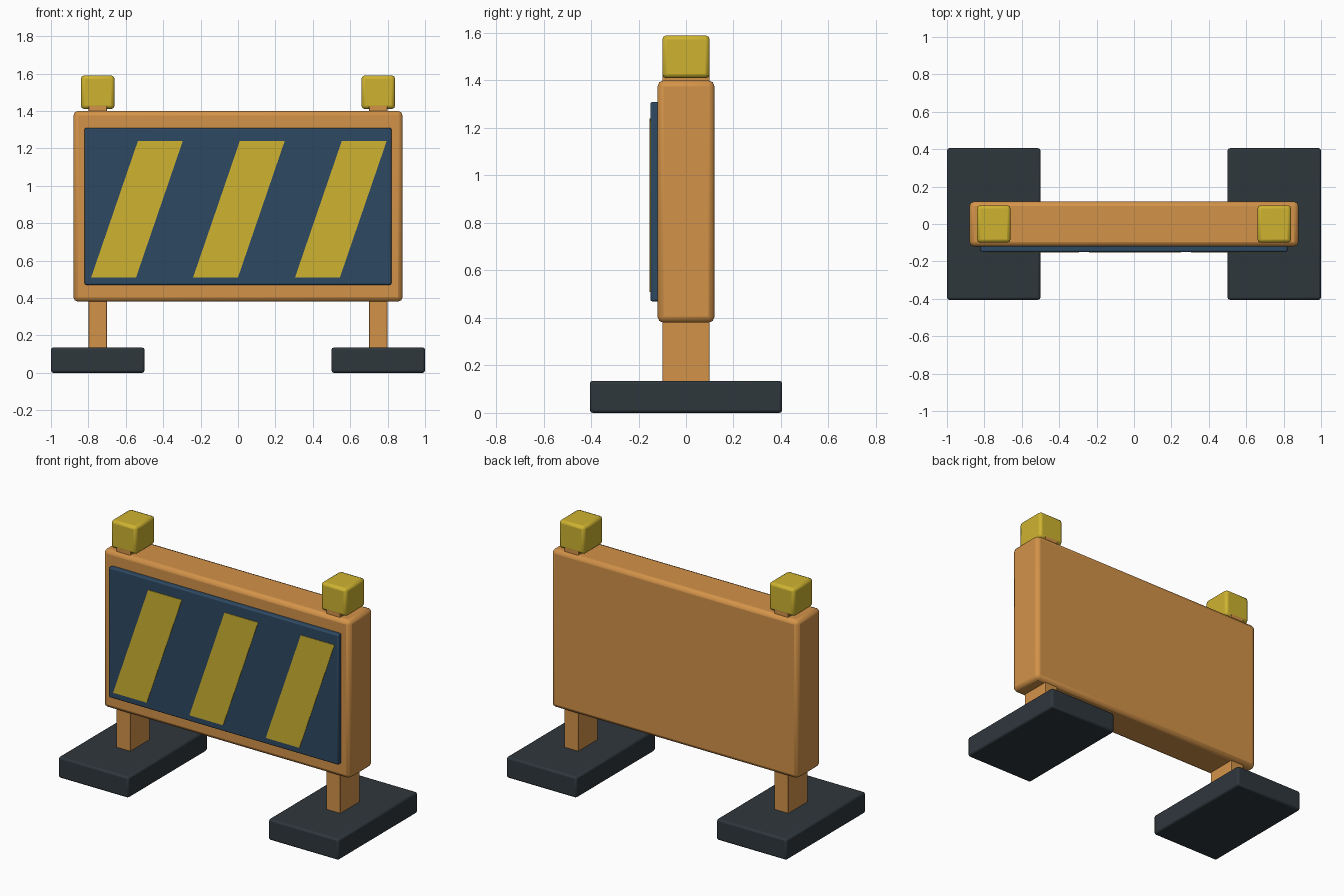
import bpy
import bmesh
from mathutils import Vector

cube = bpy.data.objects.get("Cube")
if cube:
    bpy.data.objects.remove(cube, do_unlink=True)


def material(name, rgb):
    mat = bpy.data.materials.new(name)
    mat.use_nodes = True
    mat.diffuse_color = (*rgb, 1)
    bsdf = next(n for n in mat.node_tree.nodes if n.type == "BSDF_PRINCIPLED")
    bsdf.inputs["Base Color"].default_value = (*rgb, 1)
    return mat


ORANGE = material("orange paint", (0.65, 0.29, 0.066))
YELLOW = material("yellow", (0.62, 0.45, 0.03))
NAVY = material("navy blue", (0.027, 0.066, 0.122))
RUBBER = material("dark rubber", (0.028, 0.038, 0.046))


def add_object(name, bm, mat):
    bmesh.ops.recalc_face_normals(bm, faces=bm.faces)
    mesh = bpy.data.meshes.new(name)
    bm.to_mesh(mesh)
    bm.free()
    mesh.materials.append(mat)
    obj = bpy.data.objects.new(name, mesh)
    bpy.context.collection.objects.link(obj)
    return obj


def box(name, low, high, mat, bevel):
    """Box between two corners with softly rounded edges."""
    low, high = Vector(low), Vector(high)
    bm = bmesh.new()
    bmesh.ops.create_cube(bm, size=1)
    bmesh.ops.scale(bm, vec=high - low, verts=bm.verts)
    obj = add_object(name, bm, mat)
    obj.location = (low + high) / 2
    mod = obj.modifiers.new("rounded edges", "BEVEL")
    mod.width = bevel
    mod.segments = 2
    bpy.ops.object.select_all(action="DESELECT")
    obj.select_set(True)
    bpy.context.view_layer.objects.active = obj
    bpy.ops.object.shade_smooth_by_angle()
    return obj


# Board and its raised front panel
box("board", (-0.88, -0.12, 0.38), (0.88, 0.12, 1.4), ORANGE, 0.025)
box("front_panel", (-0.82, -0.15, 0.47), (0.82, -0.11, 1.31), NAVY, 0.008)

# Foot, post and lamp on each side
for side, x in (("right", -0.75), ("left", 0.75)):
    box(side + "_foot", (x - 0.25, -0.405, 0), (x + 0.25, 0.405, 0.135), RUBBER, 0.012)
    box(side + "_post", (x - 0.05, -0.099, 0.1), (x + 0.05, 0.099, 1.45), ORANGE, 0.004)
    box(side + "_lamp", (x - 0.09, -0.1, 1.41), (x + 0.09, 0.1, 1.59), YELLOW, 0.018)

# Slanted stripes as thin plates on the panel
for i, name in enumerate(("right", "middle", "left")):
    x = -0.785 + 0.545 * i
    outline = ((x, 0.51), (x + 0.24, 0.51), (x + 0.49, 1.24), (x + 0.25, 1.24))
    bm = bmesh.new()
    face = bm.faces.new([bm.verts.new((px, -0.153, pz)) for px, pz in outline])
    ext = bmesh.ops.extrude_face_region(bm, geom=[face])
    verts = [v for v in ext["geom"] if isinstance(v, bmesh.types.BMVert)]
    bmesh.ops.translate(bm, vec=(0, 0.005, 0), verts=verts)
    add_object(name + "_stripe", bm, YELLOW)
